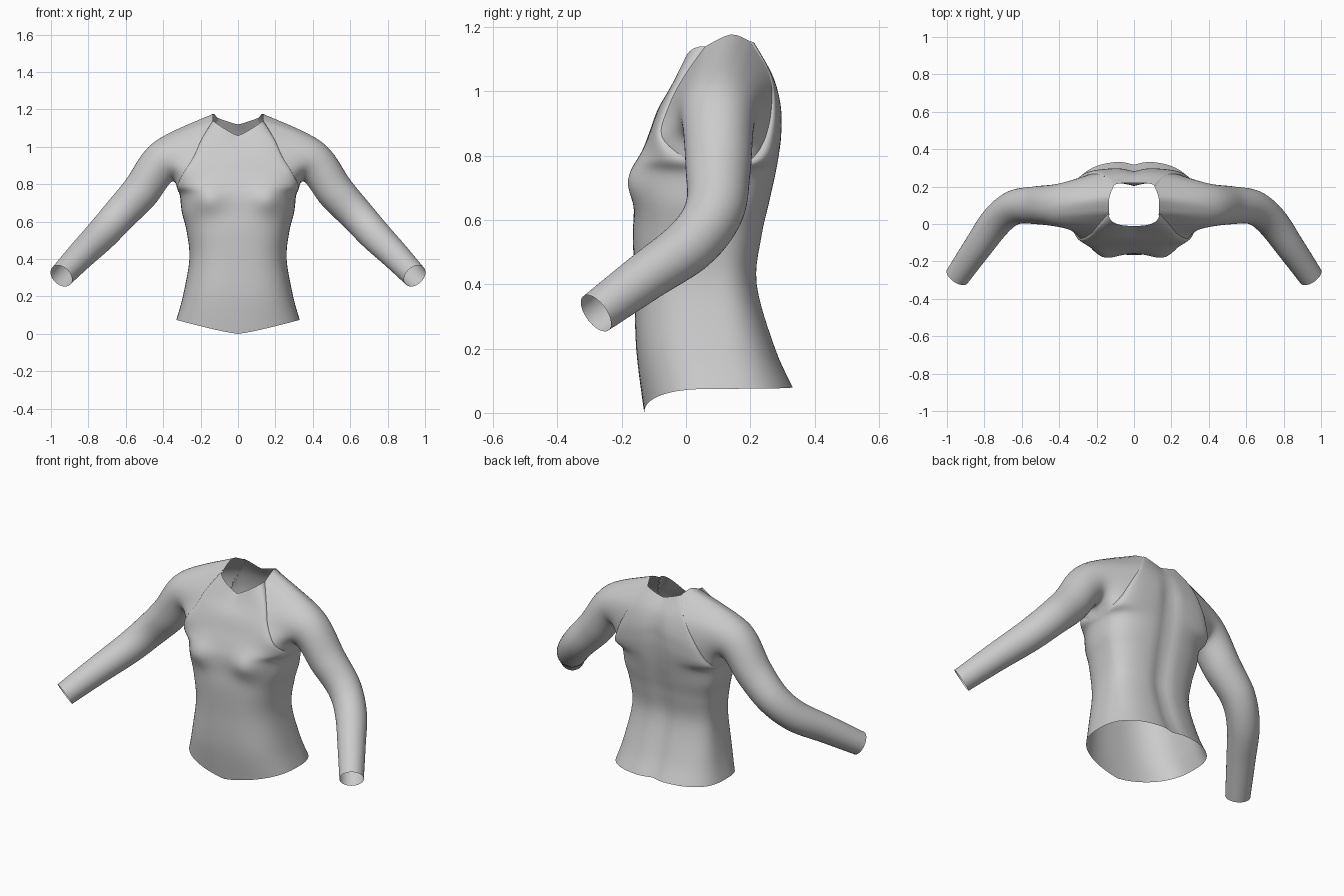
import bpy, bmesh
from math import sin, cos, pi, exp, radians
from mathutils import Vector

if "Cube" in bpy.data.objects:
    bpy.data.objects.remove(bpy.data.objects["Cube"])


def spline(rows, t):
    """Catmull-Rom through tuples of any length; t runs 0..len-1."""
    n = len(rows) - 1
    i = min(int(t), n - 1)
    f = t - i
    a, b, c, d = (rows[max(0, min(n, i + k))] for k in (-1, 0, 1, 2))
    return [0.5 * (2 * q + (r - p) * f + (2 * p - 5 * q + 4 * r - s) * f * f
                   + (3 * q - p - 3 * r + s) * f ** 3) for p, q, r, s in zip(a, b, c, d)]


def add_grid(bm, rows, closed=False):
    vs = [[bm.verts.new(p) for p in row] for row in rows]
    n = len(vs[0])
    for r0, r1 in zip(vs, vs[1:]):
        for j in range(n if closed else n - 1):
            k = (j + 1) % n
            bm.faces.new((r0[j], r0[k], r1[k], r1[j]))


def finish(bm, name):
    bmesh.ops.remove_doubles(bm, verts=bm.verts, dist=0.003)
    bmesh.ops.recalc_face_normals(bm, faces=bm.faces)
    me = bpy.data.meshes.new(name)
    bm.to_mesh(me)
    bm.free()
    for p in me.polygons:
        p.use_smooth = True
    ob = bpy.data.objects.new(name, me)
    bpy.context.collection.objects.link(ob)
    return ob


# Panel rows: centre y, centre z, edge x, edge y, edge z (hem up to neck)
FRONT = [(-.13, 0, .33, .10, .075), (-.155, .2, .295, .10, .2), (-.16, .4, .26, .09, .4),
         (-.165, .55, .275, .09, .55), (-.16, .65, .30, .09, .65), (-.155, .74, .31, .09, .74),
         (-.14, .80, .325, 0, .79), (-.115, .87, .29, -.075, .86), (-.085, .95, .235, -.055, .95),
         (-.045, 1.01, .195, -.01, 1.04), (-.01, 1.06, .135, .06, 1.14)]
BACK = [(.335, .08, .33, .10, .075), (.28, .2, .295, .10, .2), (.223, .4, .26, .09, .4),
        (.238, .55, .275, .09, .55), (.26, .65, .30, .09, .65), (.28, .74, .31, .09, .74),
        (.292, .82, .315, .19, .78), (.298, .89, .285, .24, .84), (.295, .97, .235, .265, .94),
        (.27, 1.05, .17, .26, 1.05), (.22, 1.12, .11, .20, 1.155)]
ARMPIT, NECK = 5, 10


def panel_point(rows, t, u):
    yc, zc, xe, ye, ze = spline(rows, t)
    s, c = abs(sin(u * pi / 2)), max(0, cos(u * pi / 2))
    k = s ** 0.75
    x = xe * k
    y = ye + (yc - ye) * c ** 0.75
    z = zc + (ze - zc) * k ** 1.2
    if rows is FRONT:   # chest fullness
        y -= c ** .5 * .042 * exp(-((x - .17) / .09) ** 2 - ((z - .72) / .075) ** 2)
    else:               # spine groove
        y -= .018 * exp(-(x / .045) ** 2) * min(1, max(0, 1.12 - z) * 5)
    return (x if u > 0 else -x, y, z)


# Torso: front and back panels welded at the sides below the armpits
bm = bmesh.new()
for rows in (FRONT, BACK):
    add_grid(bm, [[panel_point(rows, r / 5, c / 20 - 1) for c in range(41)]
                  for r in range(NECK * 5 + 1)])
finish(bm, "shirt_body")

# Sleeve: first ring is the raglan armhole, the others are circles along the arm
S, M = 22, 8
hole, ang = [], []
for i in range(S):      # front seam, neck to armpit
    f = i / S
    hole.append(Vector(panel_point(FRONT, NECK + (ARMPIT - NECK) * f, 1)))
    ang.append(25 + 155 * f)
for i in range(S):      # back seam, armpit to neck
    f = i / S
    hole.append(Vector(panel_point(BACK, ARMPIT + (NECK - ARMPIT) * f, 1)))
    ang.append(180 + 155 * f)
side_neck = [(.11, .20, 1.155), (.132, .14, 1.177), (.135, .06, 1.14)]
for i in range(M):      # side of the neck opening
    hole.append(Vector(spline(side_neck, 2 * i / M)))
    ang.append(335 + 50 * i / M)

# Arm path: x, y, z, radius
ARM = [(.15, .10, .93, 0), (.40, .10, .92, .116), (.525, .10, .755, .101), (.64, .088, .63, .092),
       (.735, .015, .525, .086), (.84, -.13, .42, .076), (.945, -.28, .31, .066)]
rings = [hole]
for i in range(1, len(ARM)):
    c, r = Vector(ARM[i][:3]), ARM[i][3]
    nxt = Vector(ARM[min(i + 1, len(ARM) - 1)][:3])
    t = (nxt - Vector(ARM[i - 1][:3])).normalized()
    b = Vector((0, 1, 0))
    b = (b - t * t.dot(b)).normalized()
    up = t.cross(b)
    rings.append([c + r * (cos(radians(a)) * up - sin(radians(a)) * b) for a in ang])

SUB = 7
dense = []
for k in range((len(rings) - 1) * SUB + 1):
    dense.append([Vector(spline([ring[j] for ring in rings], k / SUB)) for j in range(len(ang))])
# Jagged seam edge overlapping the body
for j in range(1, 2 * S, 2):
    d = dense[0][j] - dense[1][j]
    dense[0][j] += d.normalized() * .015
bm = bmesh.new()
add_grid(bm, dense, closed=True)
sleeves = finish(bm, "sleeves")
mir = sleeves.modifiers.new("mirror", 'MIRROR')
mir.use_mirror_merge = False
